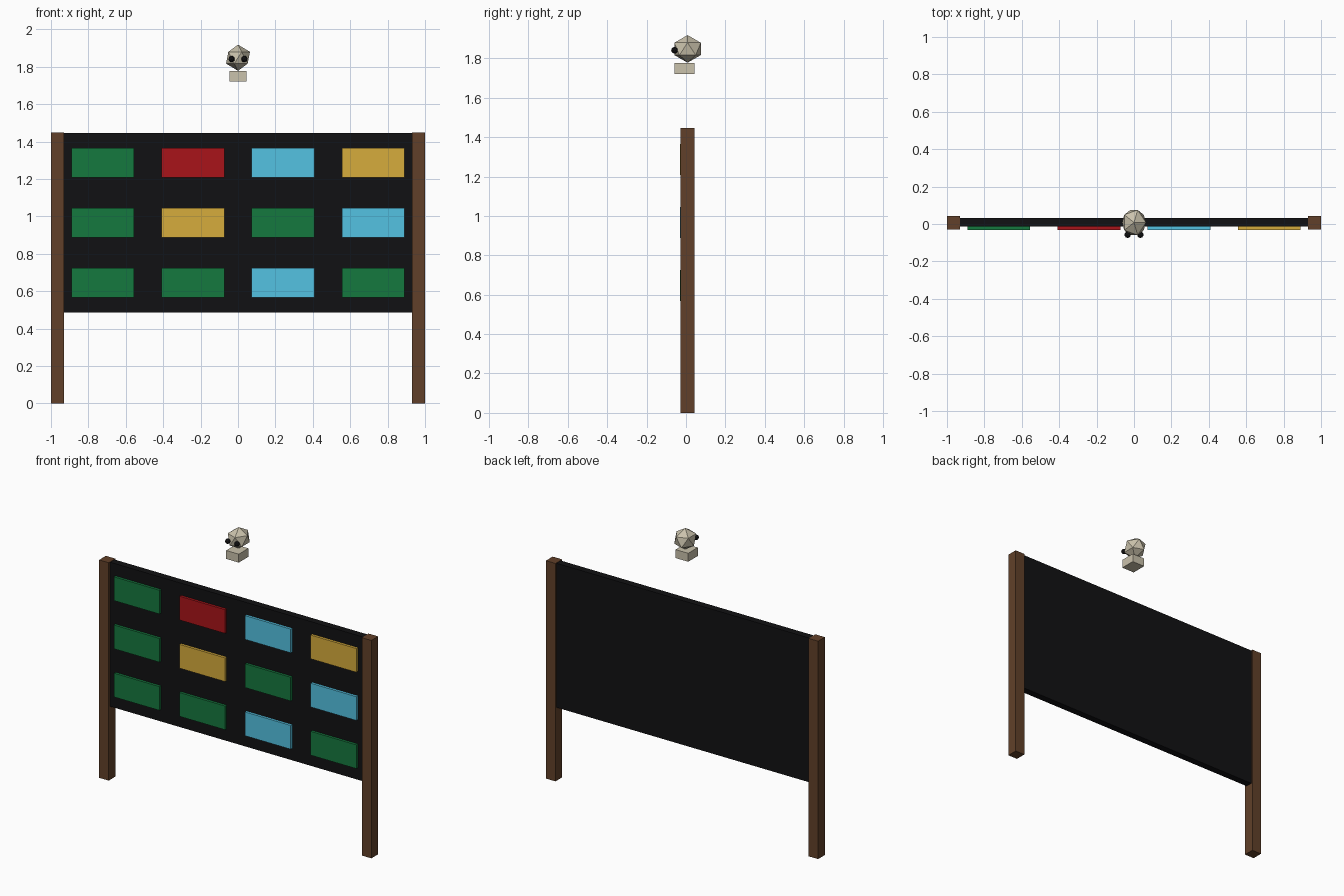
import bpy

if "Cube" in bpy.data.objects:
    bpy.data.objects.remove(bpy.data.objects["Cube"])


def linear(c):
    c /= 255
    return c / 12.92 if c <= 0.04045 else ((c + 0.055) / 1.055) ** 2.4


def material(name, r, g, b):
    m = bpy.data.materials.new(name)
    m.diffuse_color = (linear(r), linear(g), linear(b), 1)
    m.use_nodes = True
    m.node_tree.nodes["Principled BSDF"].inputs["Base Color"].default_value = m.diffuse_color
    return m


def finish(name, mat):
    ob = bpy.context.object
    ob.name = name
    ob.data.materials.append(mat)
    return ob


def box(name, x, y, z, mat):
    """Box from (min, max) ranges on each axis."""
    bpy.ops.mesh.primitive_cube_add(
        size=1, location=[(a + b) / 2 for a, b in (x, y, z)])
    bpy.context.object.scale = [b - a for a, b in (x, y, z)]
    bpy.ops.object.transform_apply(location=False, rotation=False, scale=True)
    return finish(name, mat)


def ball(name, loc, scale, subdivisions, mat):
    bpy.ops.mesh.primitive_ico_sphere_add(
        subdivisions=subdivisions, radius=1, location=loc)
    bpy.context.object.scale = scale
    bpy.ops.object.transform_apply(location=False, rotation=False, scale=True)
    return finish(name, mat)


wood = material("wood", 97, 64, 41)
black = material("black", 17, 17, 19)
bone = material("bone", 202, 194, 172)
colours = {
    "G": material("green", 21, 120, 62),
    "R": material("red", 168, 20, 25),
    "B": material("blue", 84, 194, 226),
    "Y": material("yellow", 214, 172, 60),
}

# Posts and board
box("left_post", (-1, -0.93), (-0.029, 0.042), (0, 1.447), wood)
box("right_post", (0.93, 1), (-0.029, 0.042), (0, 1.447), wood)
box("board", (-0.93, 0.93), (-0.014, 0.032), (0.487, 1.445), black)

# Coloured panels, top row first
for row, codes in enumerate(("GRBY", "GYGB", "GGBG")):
    z = 1.286 - row * 0.32
    for col, code in enumerate(codes):
        x = (col - 1.5) * 0.482
        box(f"panel_{row + 1}_{col + 1}", (x - 0.168, x + 0.168),
            (-0.031, -0.014), (z - 0.079, z + 0.079), colours[code])

# Floating head with neck block and eyes
ball("head", (0, 0.008, 1.848), (0.0715, 0.079, 0.07), 1, bone)
box("neck", (-0.046, 0.046), (-0.058, 0.043), (1.72, 1.776), bone)
for side, x in (("left", -0.034), ("right", 0.034)):
    ball(f"{side}_eye", (x, -0.058, 1.841), (0.017, 0.017, 0.017), 2, black)
